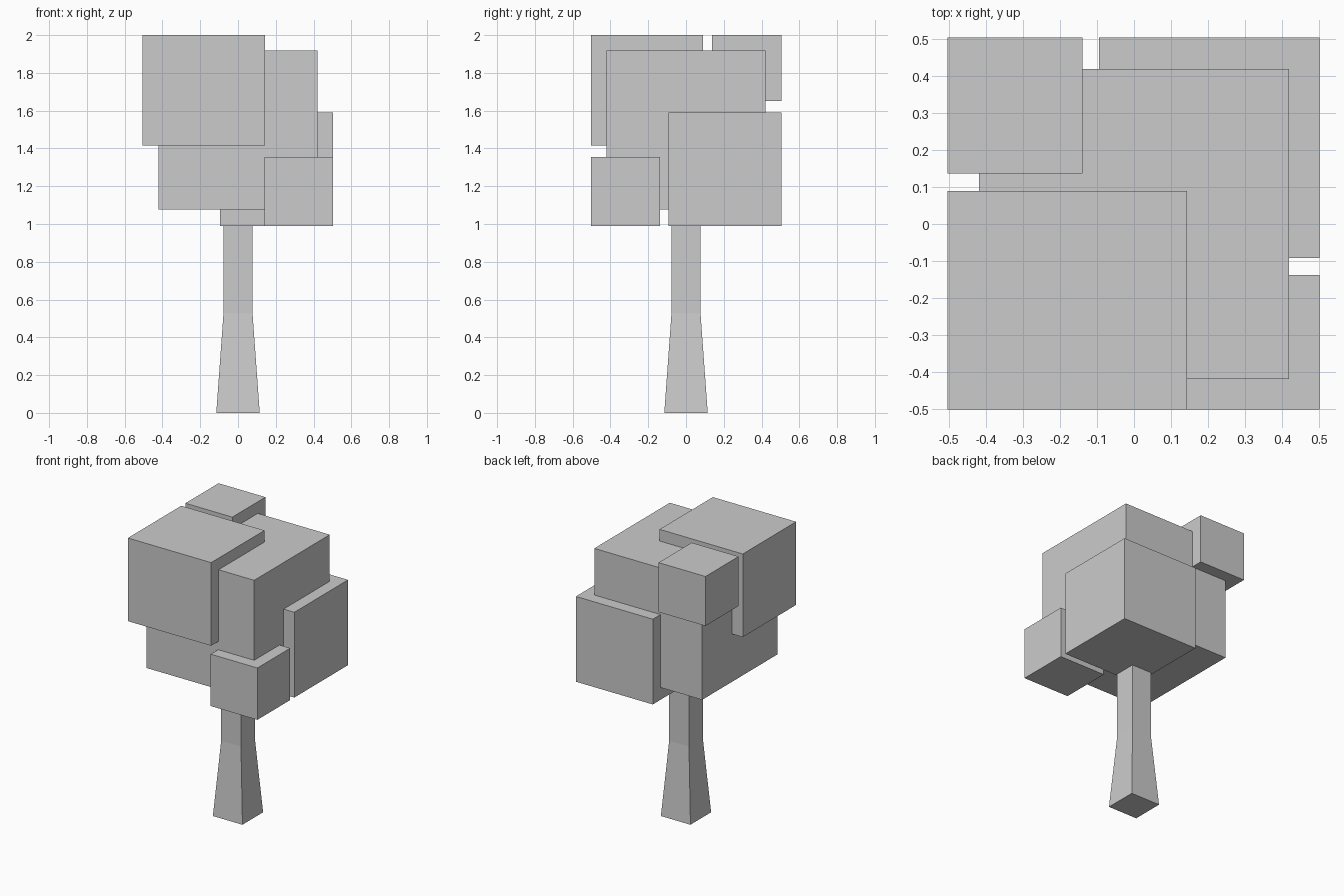
import bpy, bmesh

if "Cube" in bpy.data.objects:
    bpy.data.objects.remove(bpy.data.objects["Cube"])


def add_object(name, bm):
    bmesh.ops.recalc_face_normals(bm, faces=bm.faces)
    mesh = bpy.data.meshes.new(name)
    bm.to_mesh(mesh)
    bm.free()
    obj = bpy.data.objects.new(name, mesh)
    bpy.context.collection.objects.link(obj)
    return obj


def box(name, low, high):
    bm = bmesh.new()
    bmesh.ops.create_cube(bm, size=1)
    for v in bm.verts:
        v.co = [lo + (c + 0.5) * (hi - lo) for c, lo, hi in zip(v.co, low, high)]
    return add_object(name, bm)


def square_loft(name, profile):
    # Stack of square rings (half width, height), capped at both ends
    bm = bmesh.new()
    rings = [[bm.verts.new((sx * h, sy * h, z))
              for sx, sy in ((-1, -1), (1, -1), (1, 1), (-1, 1))]
             for h, z in profile]
    for a, b in zip(rings, rings[1:]):
        for i in range(4):
            j = (i + 1) % 4
            bm.faces.new((a[i], a[j], b[j], b[i]))
    bm.faces.new(rings[0][::-1])
    bm.faces.new(rings[-1])
    return add_object(name, bm)


# Trunk: flared lower half, straight upper half
square_loft("trunk", [(0.115, 0), (0.077, 0.525), (0.077, 1.08)])

# Foliage: central block with four overlapping corner blocks
box("foliage_core", (-0.42, -0.42, 1.077), (0.42, 0.42, 1.918))
box("foliage_front_left", (-0.505, -0.503, 1.415), (0.143, 0.09, 2.0))
box("foliage_back_left", (-0.505, 0.137, 1.652), (-0.14, 0.505, 2.0))
box("foliage_back_right", (-0.095, -0.092, 0.99), (0.503, 0.505, 1.59))
box("foliage_front_right", (0.14, -0.503, 0.99), (0.503, -0.138, 1.355))
